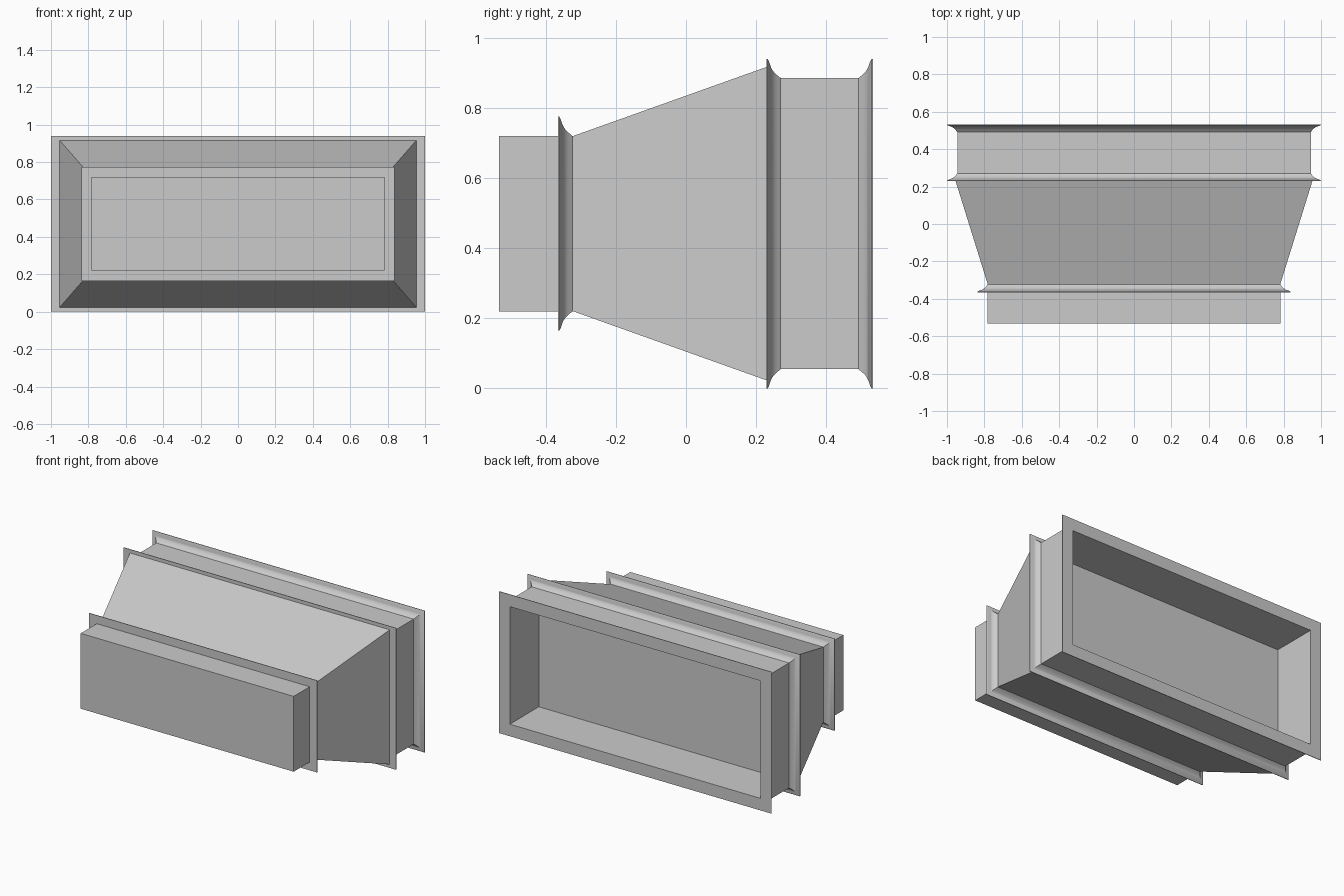
import bpy, bmesh

if "Cube" in bpy.data.objects:
    bpy.data.objects.remove(bpy.data.objects["Cube"])

CZ = 0.47                      # centre height of every rectangular section
FRONT = (0.782, 0.25)          # half width, half height of the front neck
BACK = (0.945, 0.415)          # half width, half height of the rear duct


def loft(name, sections, closed=False, smooth=False):
    """Skin rectangles (y, half width, half height); closed = ring, else capped."""
    bm = bmesh.new()
    loops = [[bm.verts.new((sx * w, y, CZ + sz * h))
              for sx, sz in ((-1, -1), (1, -1), (1, 1), (-1, 1))]
             for y, w, h in sections]
    pairs = list(zip(loops, loops[1:]))
    if closed:
        pairs.append((loops[-1], loops[0]))
    else:
        bm.faces.new(loops[0])
        bm.faces.new(loops[-1])
    for a, b in pairs:
        for i in range(4):
            j = (i + 1) % 4
            bm.faces.new((a[i], a[j], b[j], b[i]))
    bmesh.ops.recalc_face_normals(bm, faces=bm.faces)
    mesh = bpy.data.meshes.new(name)
    bm.to_mesh(mesh)
    bm.free()
    ob = bpy.data.objects.new(name, mesh)
    bpy.context.collection.objects.link(ob)
    if smooth:
        bpy.ops.object.select_all(action='DESELECT')
        bpy.context.view_layer.objects.active = ob
        ob.select_set(True)
        bpy.ops.object.shade_smooth_by_angle()
    return ob


# Coved flange profile: (distance behind the flat face, offset from the duct wall)
COVE = [(0, 0.055), (0.004, 0.055), (0.007, 0.049), (0.010, 0.041), (0.013, 0.032),
        (0.017, 0.024), (0.022, 0.017), (0.028, 0.011), (0.034, 0.006),
        (0.039, 0.002), (0.041, 0)]


def flange(name, y, direction, size, lip):
    """Rectangular collar with a flat face at y and a cove running along direction."""
    profile = COVE + [(0.041, -lip), (0, -lip)]
    loft(name, [(y + direction * d, size[0] + o, size[1] + o) for d, o in profile],
         closed=True, smooth=True)


# Solid neck and tapered transition
loft("front_neck", [(-0.533, *FRONT), (-0.322, *FRONT)])
loft("taper", [(-0.322, *FRONT), (0.23, 0.954, 0.447)])

# Hollow rear duct, whose floor is the end of the taper
inner = (BACK[0] - 0.025, BACK[1] - 0.025)
loft("rear_duct", [(0.2302, *BACK), (0.495, *BACK), (0.495, *inner), (0.2302, *inner)],
     closed=True)

# Flanges
flange("front_flange", -0.365, 1, FRONT, 0.01)
flange("middle_flange", 0.229, 1, BACK, 0.01)
flange("rear_flange", 0.533, -1, BACK, 0.025)
